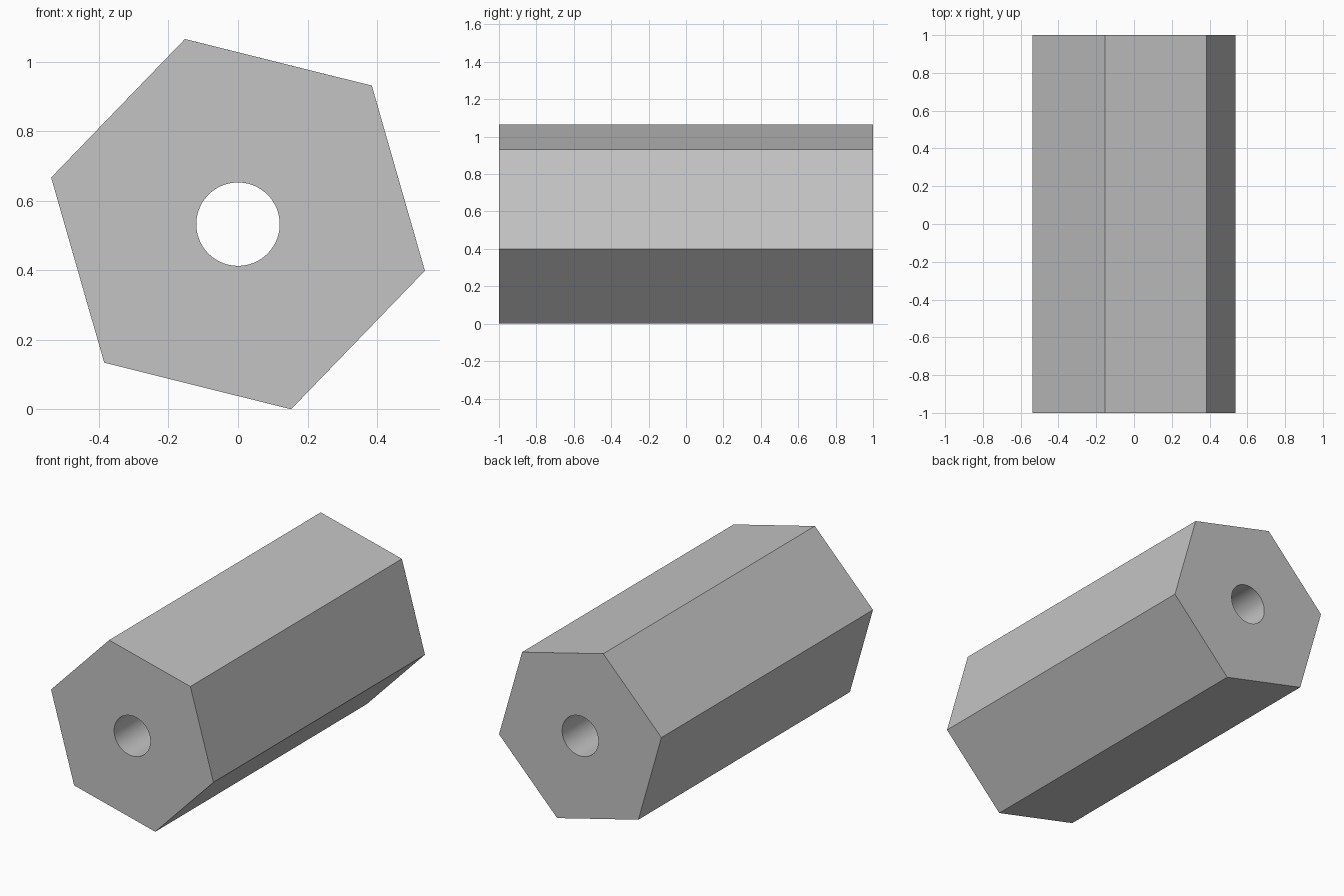
import bpy, bmesh
from math import cos, sin, pi, radians

cube = bpy.data.objects.get("Cube")
if cube:
    bpy.data.objects.remove(cube, do_unlink=True)

SIDES, STEPS = 6, 10            # hexagon sides, bore segments per side
OUTER, BORE, HALF = 0.554, 0.12, 1.0
TILT = radians(-14)
CENTRE_Z = OUTER * sin(radians(74))

grey = bpy.data.materials.new("plain grey")
grey.use_nodes = True
colour = (0.55, 0.55, 0.55, 1)
grey.diffuse_color = colour
grey.node_tree.nodes["Principled BSDF"].inputs["Base Color"].default_value = colour

bm = bmesh.new()


def ring(radius, count, y):
    angles = [TILT + 2 * pi * i / count for i in range(count)]
    return [bm.verts.new((radius * cos(a), y, CENTRE_Z + radius * sin(a))) for a in angles]


def wall(a, b):
    n = len(a)
    for i in range(n):
        j = (i + 1) % n
        bm.faces.new((a[i], a[j], b[j], b[i]))


# Outer hexagonal walls and the round through bore
n = SIDES * STEPS
outer = [ring(OUTER, SIDES, y) for y in (-HALF, HALF)]
bore = [ring(BORE, n, y) for y in (-HALF, HALF)]
wall(*outer)
wall(*bore)

# End faces, one sector per hexagon side
for hexagon, hole in zip(outer, bore):
    for k in range(SIDES):
        arc = [hole[i % n] for i in range(k * STEPS, (k + 1) * STEPS + 1)]
        bm.faces.new([hexagon[k], hexagon[(k + 1) % SIDES]] + arc[::-1])

bmesh.ops.recalc_face_normals(bm, faces=bm.faces[:])
mesh = bpy.data.meshes.new("hex_spacer")
bm.to_mesh(mesh)
bm.free()
mesh.materials.append(grey)
spacer = bpy.data.objects.new("hex_spacer", mesh)
bpy.context.collection.objects.link(spacer)

# Smooth bore, crisp hexagon edges
bpy.ops.object.select_all(action="DESELECT")
spacer.select_set(True)
bpy.context.view_layer.objects.active = spacer
bpy.ops.object.shade_smooth_by_angle(angle=radians(30))
